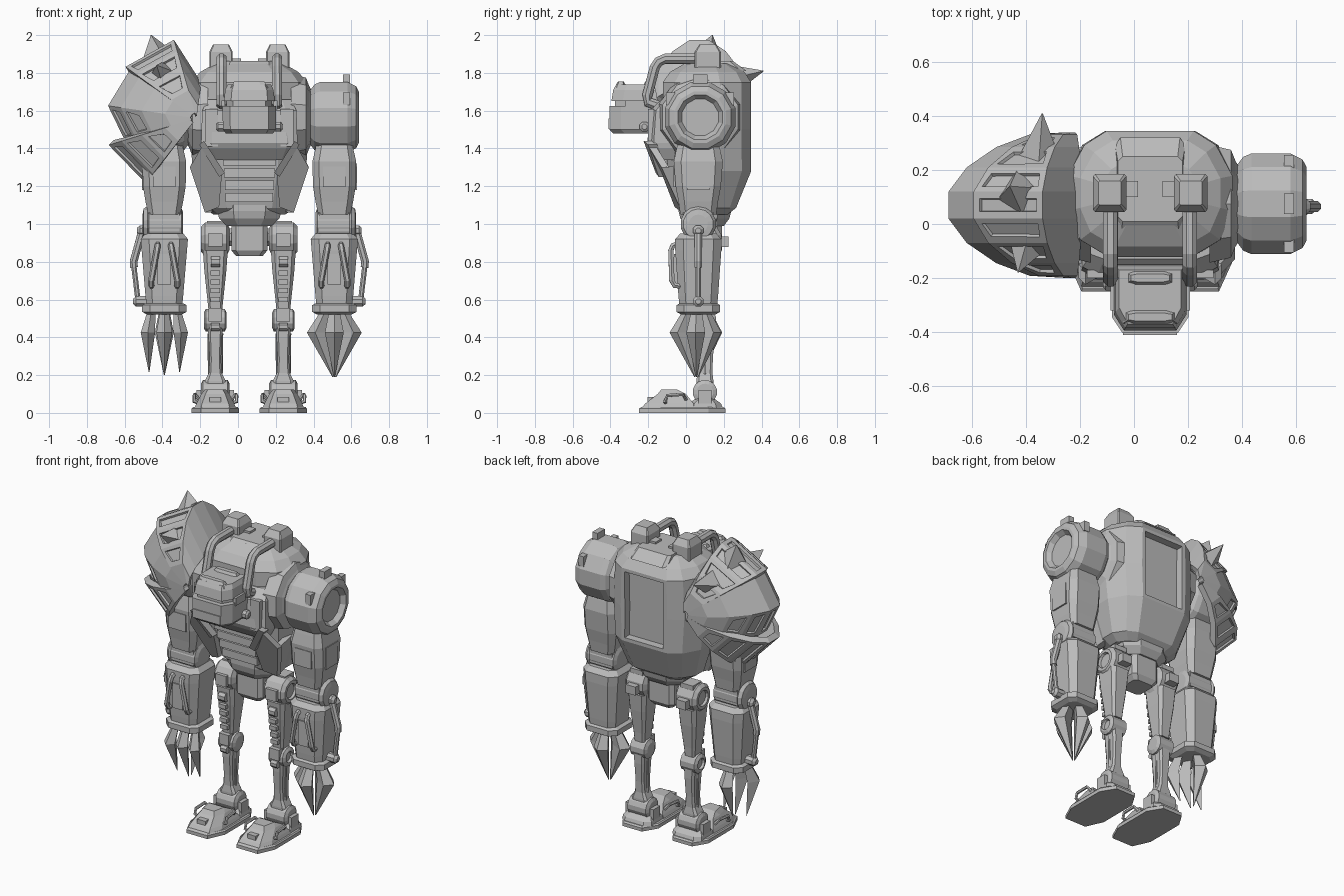
import bpy, bmesh, math
from mathutils import Vector

if "Cube" in bpy.data.objects:
    bpy.data.objects.remove(bpy.data.objects["Cube"])

CX = 0.06                                   # symmetry plane of the body
mat = bpy.data.materials.new("matte_grey")
mat.diffuse_color = (0.5, 0.5, 0.5, 1)
mat.use_nodes = True
mat.node_tree.nodes["Principled BSDF"].inputs["Base Color"].default_value = mat.diffuse_color

def finish(name, bm):
    bmesh.ops.recalc_face_normals(bm, faces=bm.faces)
    me = bpy.data.meshes.new(name)
    bm.to_mesh(me); bm.free()
    me.materials.append(mat)
    ob = bpy.data.objects.new(name, me)
    bpy.context.collection.objects.link(ob)
    return ob

def loft_bm(rings):
    bm = bmesh.new()
    vs = [[bm.verts.new(p) for p in r] for r in rings]
    n = len(rings[0])
    for a, b in zip(vs, vs[1:]):
        for i in range(n):
            bm.faces.new((a[i], a[(i + 1) % n], b[(i + 1) % n], b[i]))
    bm.faces.new(vs[0]); bm.faces.new(vs[-1])
    return bm

def loft(name, rings):
    return finish(name, loft_bm(rings))

def octo(x, y, hx, hy, z, c=0.35):
    """Chamfered rectangle in plan."""
    a, b = hx * (1 - c), hy * (1 - c)
    return [(x + p, y + q, z) for p, q in ((a, -hy), (hx, -b), (hx, b), (a, hy),
            (-a, hy), (-hx, b), (-hx, -b), (-a, -hy))]

def column(name, x, y, rows, c=0.35):
    """rows: z, half width, half depth."""
    return loft(name, [octo(x, y, r[1], r[2], r[0], c) for r in rows])

def box(name, c, s):
    x, y, z = c
    h = [v / 2 for v in s]
    return loft(name, [[(x + a * h[0], y + b * h[1], z + k * h[2])
                for a, b in ((-1, -1), (1, -1), (1, 1), (-1, 1))] for k in (-1, 1)])

def turned_x(name, x, y, z, prof, n=12, s=1):
    """Turned part along x; prof: offset, radius."""
    ang = [(i + .5) * 2 * math.pi / n for i in range(n)]
    return loft(name, [[(x + s * t, y + r * math.cos(a), z + r * math.sin(a)) for a in ang] for t, r in prof])

def tube(name, pts, r, n=8):
    pts = [Vector(p) for p in pts]
    rings = []
    for i, p in enumerate(pts):
        t = (pts[min(i + 1, len(pts) - 1)] - pts[max(i - 1, 0)]).normalized()
        u = t.cross(Vector((1, .02, .03))).normalized()
        v = t.cross(u)
        rings.append([p + r * (math.cos(a) * u + math.sin(a) * v)
                      for a in [(k + .5) * 2 * math.pi / n for k in range(n)]])
    return loft(name, rings)

def plate(name, pts, off):
    return loft(name, [pts, [tuple(a + b for a, b in zip(p, off)) for p in pts]])

# ---- torso: barrel with a sunken back panel
half = [(.53, 1), (.8, .78), (1, .3), (1, -.25), (.85, -.7), (.5, -.97)]
sect = half + [(-x, y) for x, y in reversed(half)]
rows = [(1.05, .19, .0, .22), (1.085, .24, -.04, .265), (1.28, .3, -.1, .345), (1.5, .315, -.13, .345),
        (1.75, .305, -.13, .345), (1.805, .26, -.09, .31), (1.85, .18, -.01, .23)]
bm = loft_bm([[(CX + x * w, (f + b) / 2 + y * (b - f) / 2, z) for x, y in sect] for z, w, f, b in rows])
bmesh.ops.recalc_face_normals(bm, faces=bm.faces)
back = [f for f in bm.faces if f.normal.y > .98 and f.calc_center_median().z > 1.3]
bmesh.ops.inset_region(bm, faces=back, thickness=.03, depth=0)
bmesh.ops.inset_region(bm, faces=back, thickness=.004, depth=-.045)
finish("torso", bm)
column("top_hatch", CX, .13, [(1.81, .13, .19), (1.862, .12, .12)], .15)
column("chest_plate", CX, -.05, [(1.34, .22, .09), (1.4, .25, .14), (1.43, .255, .155),
       (1.6, .25, .14), (1.66, .22, .08)], .22)
for i in range(4):
    box("belly_rib", (CX, -.085 + .02 * i, 1.335 - .065 * i), (.28 - .01 * i, .09, .048))

for s in (-1, 1):
    X = lambda d: CX + s * d
    # flared waist flaps
    plate("waist_flap", [(X(.24), -.21, 1.43), (X(.315), -.13, 1.3), (X(.235), -.02, 1.06),
          (X(.16), -.06, 1.09), (X(.145), -.13, 1.27)], (0, .04, 0))
    plate("side_flap", [(X(.315), -.13, 1.3), (X(.3), .1, 1.33), (X(.225), .1, 1.08), (X(.235), -.01, 1.06)],
          (-s * .04, .01, 0))
    plate("flap_rim", [(X(.24), -.225, 1.44), (X(.265), -.2, 1.42), (X(.16), -.145, 1.25), (X(.13), -.16, 1.27)],
          (0, .05, 0))
    box("chest_side_panel", (X(.2), -.185, 1.51), (.07, .03, .2))
    # exhausts
    column("exhaust_box", X(.15), .115, [(1.8, .062, .07), (1.91, .062, .07), (1.95, .042, .045)], .12)
    box("exhaust_flange", (X(.075), .13, 1.85), (.06, .06, .05))
    tube("exhaust_pipe", [(X(.147), y, z) for y, z in ((.07, 1.875), (-.11, 1.875), (-.145, 1.86),
         (-.165, 1.83), (-.205, 1.68), (-.2, 1.645), (-.13, 1.62))], .029)
    # shoulder
    turned_x("shoulder_socket", X(0), .075, 1.565, [(.22, .23), (.3, .21), (.315, .17), (.34, .12), (.37, .12)], 10, s)
    turned_x("shoulder_drum", X(0), .075, 1.565, [(.316, .1), (.316, .14), (.345, .18), (.375, .193), (.52, .193),
             (.565, .17), (.58, .14), (.58, .122), (.55, .1)], 12, s)
    if s > 0:
        for a in (30, 90, 150):
            a = math.radians(a)
            box("shoulder_lug", (X(.515), .075 + .165 * math.cos(a), 1.565 + .195 * math.sin(a)), (.037, .075, .065))

# ---- head
def hring(z, hw, f, b):
    return [(CX + x * hw, y, z) for x, y in ((-.72, f), (.72, f), (1, f + .06), (1, b), (-1, b), (-1, f + .06))]
loft("head_jaw", [hring(1.48, .125, -.385, -.15), hring(1.5, .14, -.405, -.15), hring(1.625, .142, -.405, -.15)])
loft("head_band", [hring(1.62, .12, -.375, -.15), hring(1.66, .12, -.375, -.15)])
loft("head_cap", [hring(1.65, .135, -.395, -.15), hring(1.71, .128, -.385, -.16), hring(1.738, .115, -.37, -.17)])
for y, w in ((-.345, .1), (-.2, .09)):
    column("head_ridge", CX, y, [(1.72, w, .035), (1.755, w * .8, .015)])
box("jaw_plate", (CX, -.404, 1.53), (.2, .015, .055))
for s in (-1, 1):
    turned_x("jaw_bolt", CX, -.22, 1.515, [(.12, .028), (.165, .028), (.175, .015)], 8, s)
    box("head_cheek", (CX + s * .138, -.27, 1.63), (.02, .1, .05))

# ---- arms
def claw(root, knee, tip, w, deep):
    """Blade with a thin outer ridge and a deep inner edge."""
    root, knee, tip = Vector(root), Vector(knee), Vector(tip)
    out = Vector((knee.x - tip.x, (knee.y - tip.y) * (1 if s > 0 else 4), 0)).normalized()
    side = Vector((-out.y, out.x, 0))
    loft("claw", [[p + k * (out * a + side * b) for a, b in ((.012, 0), (-.03, w), (-deep, 0), (-.03, -w))]
                  for p, k in ((root, .55), (knee, 1), (tip, .05))])

for s in (-1, 1):
    ax, ay = CX + s * .45, .065
    column("upper_arm", ax, ay, [(1.05, .085, .095), (1.12, .1, .105), (1.2, .113, .12), (1.33, .116, .13),
           (1.4, .1, .115), (1.46, .09, .1)], .3)
    box("upper_arm_front_panel", (ax, -.052, 1.25), (.12, .03, .11))
    box("upper_arm_side_panel", (ax + s * .107, ay, 1.25), (.025, .12, .14))
    turned_x("elbow", ax, ay, 1.0, [(-.1, .06), (-.09, .085), (.08, .085), (.09, .095), (.11, .08), (.115, .05)], 14, s)
    box("elbow_block", (ax, ay, 1.01), (.16, .16, .1))
    column("forearm", ax, ay, [(.57, .095, .1), (.62, .1, .105), (.86, .12, .122), (.92, .125, .122), (.95, .1, .095)], .35)
    column("wrist", ax, ay, [(.52, .09, .09), (.535, .118, .115), (.57, .118, .115), (.58, .1, .1)])
    # twin front hoses
    for q in (-1, 1):
        tube("forearm_hose", [(ax + q * d, y, z) for d, y, z in ((.035, -.03, .9), (.035, -.07, .885),
             (.04, -.08, .86), (.07, -.075, .7), (.07, -.06, .675), (.065, -.02, .67))], .016, 6)
    box("forearm_front_panel", (ax, -.048, .76), (.07, .03, .16))
    # outer piston
    tube("piston_barrel", [(ax + s * d, ay, z) for d, z in ((.12, .955), (.163, .8), (.16, .77))], .022)
    tube("piston_rod", [(ax + s * d, ay, z) for d, z in ((.163, .79), (.14, .6))], .015)
    for d, z in ((.115, .965), (.135, .59)):
        turned_x("piston_pin", ax, ay, z, [(d - .06, .03), (d + .015, .03), (d + .03, .015)], 8, s)
    # hands: a closed cross of blades on one side, three fingers and a thumb on the other
    if s > 0:
        for k in range(4):
            c, d = round(math.cos(k * math.pi / 2)), round(math.sin(k * math.pi / 2))
            claw((ax + .065 * c, ay - .01 + .065 * d, .54), (ax + .133 * c, ay - .015 + .125 * d, .425),
                 (ax + .01 * c, ay - .01 + .01 * d, .19), .05, .115)
    else:
        for dx, f, w in ((-.085, -1, .038), (0, -1, .042), (.085, -1, .038), (0, 1, .05)):
            claw((ax + dx * .8, ay + .06 * f, .54), (ax + dx * 1.03, ay + .115 * f, .425),
                 (ax + dx * .95, ay + .015 * f, .2 + abs(dx) * .2), w, .1)

# ---- pelvis
column("waist_disc", CX, .1, [(.99, .12, .1), (1.03, .16, .13), (1.07, .17, .14), (1.1, .17, .14)], .5)
column("pelvis_block", CX, .1, [(.83, .07, .07), (.86, .095, .09), (1.0, .095, .09)], .25)
turned_x("hip_axle", CX, .1, .93, [(-.2, .05), (.2, .05)], 8)

# ---- legs
for s in (-1, 1):
    lx, ly = CX + s * .18, .1
    turned_x("hip", lx, ly, .92, [(-.075, .06), (-.06, .09), (.055, .09), (.075, .07), (.075, .05), (.06, .045)], 12, s)
    box("hip_plate", (lx, ly - .085, .915), (.075, .04, .07))
    box("hip_cap", (lx, ly + .02, 1.0), (.09, .09, .03))
    box("hip_rear_plate", (lx, ly + .095, .905), (.07, .06, .055))
    column("thigh", lx, ly, [(.54, .036, .045), (.6, .042, .05), (.75, .058, .07), (.86, .066, .08)], .3)
    turned_x("hip_bolt", lx, ly - .075, .8, [(-.024, .03), (.024, .03)], 8)
    for i in range(4):
        box("thigh_rung", (lx, ly - .055 - .006 * i, .6 + .047 * i), (.05, .04, .026))
    turned_x("knee", lx, ly, .49, [(-.06, .04), (-.05, .062), (.05, .062), (.06, .045), (.06, .035), (.045, .03)], 12, s)
    box("knee_guard", (lx, ly - .055, .52), (.07, .04, .07))
    turned_x("knee_bolt", lx, ly - .06, .455, [(-.022, .024), (.022, .024)], 8)
    column("shin", lx, ly, [(.12, .06, .045), (.17, .055, .045), (.21, .035, .04), (.28, .03, .042),
           (.4, .036, .05), (.46, .04, .05)], .3)
    for q in (-1, 1):
        tube("shin_rod", [(lx + q * .034, ly, .42), (lx + q * .031, ly, .19)], .008, 6)
    turned_x("ankle", lx, ly, .11, [(-.075, .045), (-.065, .065), (.065, .065), (.075, .045)], 14)
    # foot
    sole = [(-.075, -.25), (.075, -.25), (.125, -.14), (.125, .12), (.07, .21), (-.07, .21), (-.125, .12), (-.125, -.14)]
    loft("sole", [[(lx + x * k, y * k, z) for x, y in sole] for z, k in ((0, 1), (.022, 1), (.03, .95))])
    toe = lambda z, w, f, b: [(lx - w * .7, f, z), (lx + w * .7, f, z), (lx + w, f + .08, z),
                              (lx + w, b, z), (lx - w, b, z), (lx - w, f + .08, z)]
    loft("toe_box", [toe(.025, .11, -.235, .04), toe(.05, .1, -.215, .04), toe(.1, .075, -.15, .0), toe(.125, .055, -.13, -.05)])
    box("toe_ridge", (lx, -.18, .07), (.06, .05, .03))
    column("heel", lx, ly, [(.025, .105, .095), (.05, .1, .085), (.075, .08, .05)], .35)
    for q in (-1, 1):
        tube("foot_handle", [(lx + q * x, y, z) for x, y, z in ((.08, -.11, .05), (.112, -.11, .06),
             (.112, -.1, .092), (.108, -.015, .098), (.085, .0, .07))], .01, 6)
        box("ankle_bracket", (lx + q * .085, ly, .075), (.03, .07, .09))

# ---- armoured shoulder shell: three fanned bands with sunken panels
prof = [(.03, .27), (.16, .262), (.28, .215), (.385, .14), (.45, .05)]
prof = [(r, -y) for r, y in prof] + prof[::-1]
PX, PY, PZ = -.22, .07, 1.56
for angs, scl in (((36, 74, 98), (1.03, .96, .42)), ((-18, 8, 37), (.88, 1.05, .97)), ((-52, -17), (.97, 1.08))):
    bm = bmesh.new()
    g = [[bm.verts.new((PX - r * k * math.cos(math.radians(a)), PY + y, PZ + r * k * math.sin(math.radians(a))))
          for r, y in prof] for a, k in zip(angs, scl)]
    outer = [bm.faces.new((p[i], p[i + 1], q[i + 1], q[i])) for p, q in zip(g, g[1:]) for i in range(len(prof) - 1)]
    bm.normal_update()
    mid = outer[len(prof) // 2 - 1]
    if mid.normal.dot(mid.calc_center_median() - Vector((PX, PY, PZ))) < 0:
        bmesh.ops.reverse_faces(bm, faces=outer)
    wide = [f for f in outer[:len(prof) - 1] if f.calc_area() > .012]
    bmesh.ops.inset_individual(bm, faces=wide, thickness=.036, depth=0)
    bmesh.ops.inset_individual(bm, faces=wide, thickness=.004, depth=-.012)
    ob = finish("shoulder_shell_band", bm)
    m = ob.modifiers.new("thickness", 'SOLIDIFY'); m.thickness = .04; m.offset = -1

# shell spikes
def cone(base, tip, r):
    base, tip = Vector(base), Vector(tip)
    d = (tip - base).normalized()
    u = d.cross(Vector((0, .3, 1))).normalized(); v = d.cross(u)
    loft("shell_spike", [[p + k * (math.cos(a) * u + math.sin(a) * v) for a in (0, 1.571, 3.142, 4.712)]
                for p, k in ((base, r), (tip, .002))])
cone((-.35, .25, 1.77), (-.34, .41, 1.81), .075)
cone((-.42, .11, 1.88), (-.46, .14, 2.0), .095)
cone((-.39, -.06, 1.79), (-.43, -.18, 1.84), .08)
